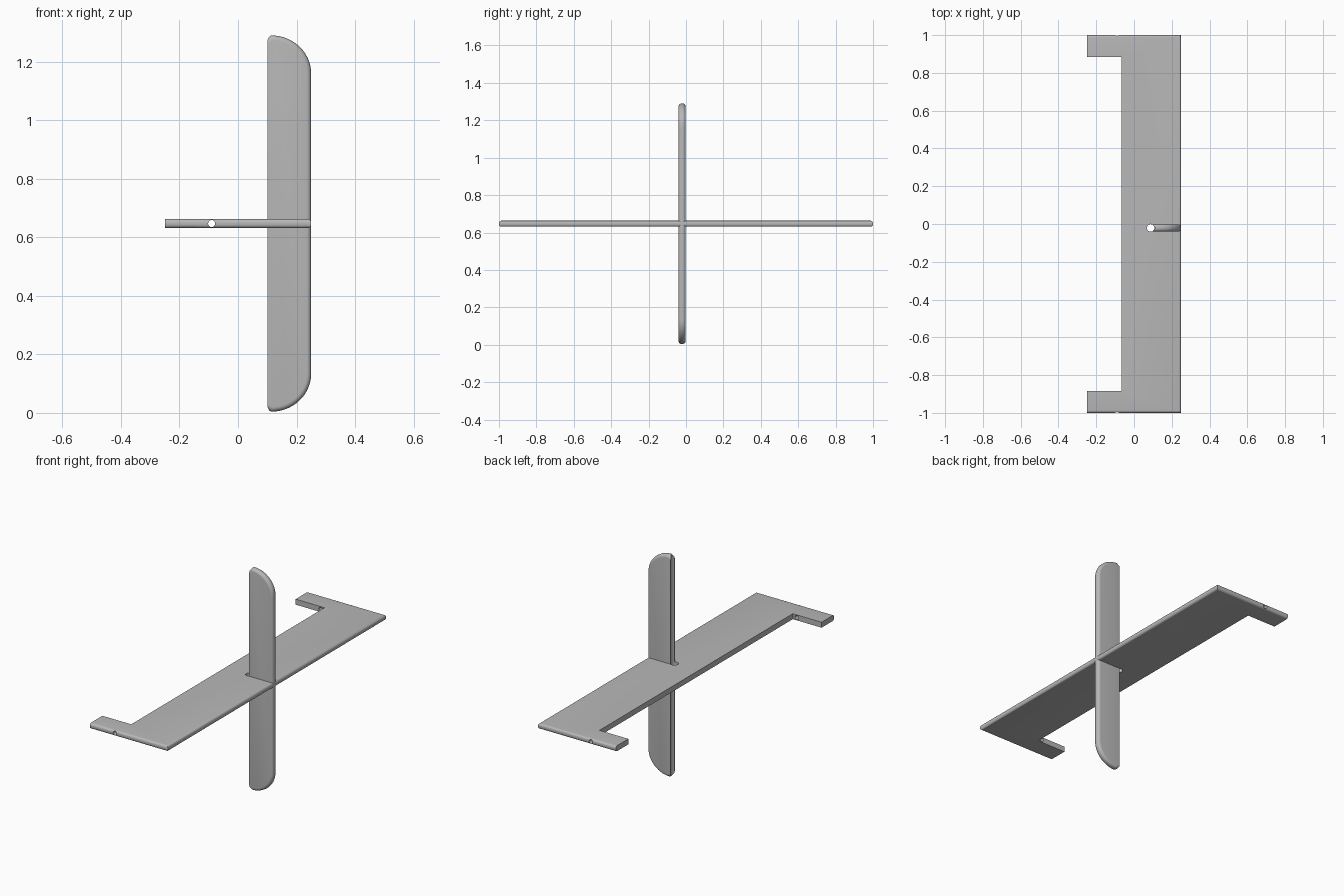
import bpy
import bmesh
from math import sin, cos, pi, radians
from mathutils import Vector

default = bpy.data.objects.get("Cube")
if default:
    bpy.data.objects.remove(default, do_unlink=True)

grey = bpy.data.materials.new("plain grey")
grey.use_nodes = True
colour = (0.48, 0.48, 0.48, 1)
grey.diffuse_color = colour
grey.node_tree.nodes["Principled BSDF"].inputs["Base Color"].default_value = colour

MID_Z = 0.647
FIN_Y = -0.021


def rounded_slab(name, outline, place, half, is_round, radius):
    """Extrude an outline and round the rims chosen by is_round(a, b)."""
    bm = bmesh.new()
    low = [bm.verts.new(place(a, b, -half)) for a, b in outline]
    high = [bm.verts.new(place(a, b, half)) for a, b in outline]
    bm.faces.new(low[::-1])
    bm.faces.new(high)
    rims = []
    count = len(outline)
    for i in range(count):
        j = (i + 1) % count
        bm.faces.new((low[i], low[j], high[j], high[i]))
        if is_round(outline[i], outline[j]):
            rims += [bm.edges.get((ring[i], ring[j])) for ring in (low, high)]
    bmesh.ops.recalc_face_normals(bm, faces=bm.faces)
    bmesh.ops.bevel(bm, geom=rims, offset=radius, offset_type='OFFSET',
                    segments=5, profile=0.5, affect='EDGES')
    bmesh.ops.recalc_face_normals(bm, faces=bm.faces)
    mesh = bpy.data.meshes.new(name)
    bm.to_mesh(mesh)
    bm.free()
    mesh.materials.append(grey)
    obj = bpy.data.objects.new(name, mesh)
    bpy.context.collection.objects.link(obj)
    return obj


def drill(obj, centre, radius, rotation=(0, 0, 0)):
    """Cut a long round hole through the object."""
    bpy.ops.mesh.primitive_cylinder_add(vertices=32, radius=radius, depth=3,
                                        location=centre, rotation=rotation)
    cutter = bpy.context.object
    cutter.data.materials.append(grey)
    cut = obj.modifiers.new("hole", 'BOOLEAN')
    cut.operation = 'DIFFERENCE'
    cut.solver = 'EXACT'
    cut.object = cutter
    select(obj)
    bpy.ops.object.modifier_apply(modifier=cut.name)
    bpy.data.objects.remove(cutter, do_unlink=True)


def select(obj):
    bpy.ops.object.select_all(action='DESELECT')
    obj.select_set(True)
    bpy.context.view_layer.objects.active = obj


# Flat plate with a hooked arm at each end
half_plate = [(0.25, 1), (-0.25, 1), (-0.25, 0.885), (-0.065, 0.885)]
plate_outline = half_plate + [(x, -y) for x, y in reversed(half_plate)]
plate = rounded_slab(
    "plate", plate_outline, lambda x, y, t: Vector((x, y, MID_Z + t)), 0.016,
    lambda p, q: p[0] == q[0] == 0.25 or abs(p[1] + q[1]) == 2, 0.013)

# Upright fin with large rounded outer corners
quarter = [(0.113 + 0.137 * cos(a), 0.513 + 0.13 * sin(a))
           for a in (pi / 2 * i / 14 for i in range(15))]
half_fin = quarter + [(0.1, 0.634)]
fin_outline = half_fin + [(x, -z) for x, z in reversed(half_fin)]
fin = rounded_slab(
    "fin", fin_outline, lambda x, z, t: Vector((x, FIN_Y + t, MID_Z + z)), 0.019,
    lambda p, q: not (p[0] == q[0] == 0.1), 0.016)

# Hinge hole through both arms, and a pin hole that grooves the fin
drill(plate, (-0.09, 0, MID_Z), 0.012, (pi / 2, 0, 0))
for part in (plate, fin):
    drill(part, (0.088, FIN_Y, MID_Z), 0.02)
    select(part)
    bpy.ops.object.shade_smooth_by_angle(angle=radians(35))
